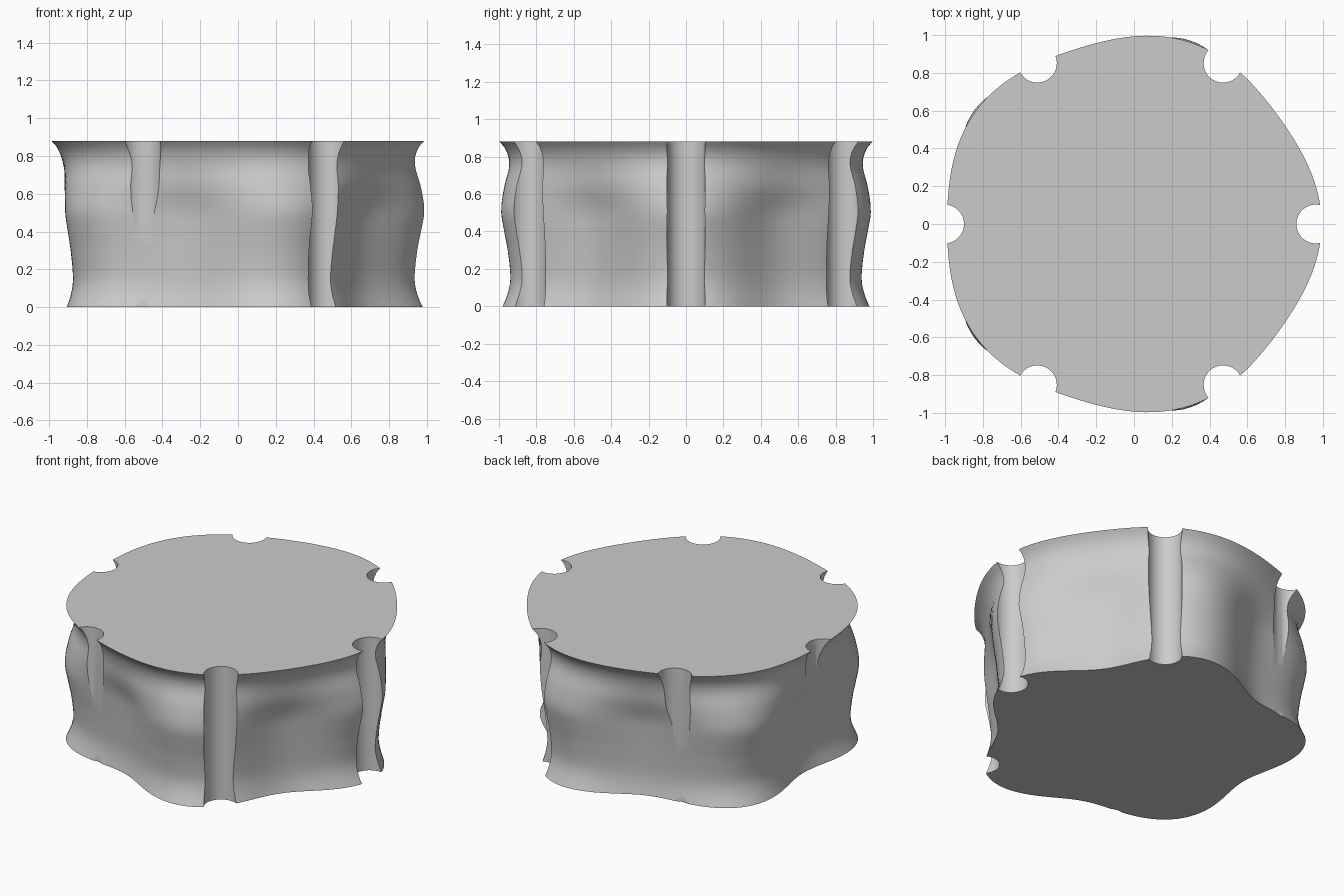
import bpy, bmesh, math

if "Cube" in bpy.data.objects:
    bpy.data.objects.remove(bpy.data.objects["Cube"])

CX = -0.02          # axis of the lobed body
SEG, RINGS = 160, 30
# height, radius at lobe tips, radius at valleys
PROFILE = [(0.0, 1.015, 0.835), (0.07, 0.985, 0.823), (0.15, 0.97, 0.82),
           (0.30, 0.985, 0.83), (0.40, 1.005, 0.838), (0.51, 1.022, 0.85),
           (0.64, 1.0, 0.887), (0.74, 0.968, 0.902), (0.80, 0.967, 0.918),
           (0.85, 0.988, 0.943), (0.88, 1.013, 0.97)]


def sample(z, k):
    """Smooth (cubic Hermite) interpolation of a profile column."""
    p = PROFILE
    n = len(p)

    def slope(i):
        a, b = max(i - 1, 0), min(i + 1, n - 1)
        return (p[b][k] - p[a][k]) / (p[b][0] - p[a][0])
    i = 0
    while i < n - 2 and z > p[i + 1][0]:
        i += 1
    h = p[i + 1][0] - p[i][0]
    t = (z - p[i][0]) / h
    return ((2*t**3 - 3*t*t + 1) * p[i][k] + (t**3 - 2*t*t + t) * h * slope(i)
            + (3*t*t - 2*t**3) * p[i + 1][k] + (t**3 - t*t) * h * slope(i + 1))


def make_object(name, bm):
    bmesh.ops.recalc_face_normals(bm, faces=bm.faces)
    me = bpy.data.meshes.new(name)
    bm.to_mesh(me)
    bm.free()
    ob = bpy.data.objects.new(name, me)
    bpy.context.collection.objects.link(ob)
    return ob


# five-lobed body, lofted from bottom to top
bm = bmesh.new()
rings = []
for j in range(RINGS + 1):
    z = 0.88 * j / RINGS
    tip, valley = sample(z, 1), sample(z, 2)
    mid, amp = (tip + valley) / 2, (tip - valley) / 2
    ring = []
    for i in range(SEG):
        a = 2 * math.pi * i / SEG
        r = mid + amp * math.cos(5 * a)
        ring.append(bm.verts.new((CX + r * math.cos(a), r * math.sin(a), z)))
    rings.append(ring)
for lo, hi in zip(rings, rings[1:]):
    for i in range(SEG):
        k = (i + 1) % SEG
        bm.faces.new((lo[i], lo[k], hi[k], hi[i]))
bm.faces.new(rings[0][::-1])
bm.faces.new(rings[-1])
body = make_object("lobed_body", bm)

# six upright grip grooves cut around the rim
bm = bmesh.new()
for n in range(6):
    a = math.radians(60 * n)
    geo = bmesh.ops.create_cone(bm, cap_ends=True, segments=36, radius1=0.103,
                                radius2=0.103, depth=1.2)
    bmesh.ops.translate(bm, verts=geo["verts"],
                        vec=(CX + 0.983 * math.cos(a), 0.983 * math.sin(a), 0.44))
cutter = make_object("groove_cutter", bm)
cutter.hide_render = True

mod = body.modifiers.new("grooves", "BOOLEAN")
mod.operation = "DIFFERENCE"
mod.solver = "EXACT"
mod.object = cutter
bpy.context.view_layer.objects.active = body
body.select_set(True)
cutter.select_set(False)
bpy.ops.object.modifier_apply(modifier=mod.name)
bpy.data.objects.remove(cutter)
bpy.ops.object.shade_smooth_by_angle(angle=math.radians(25))
